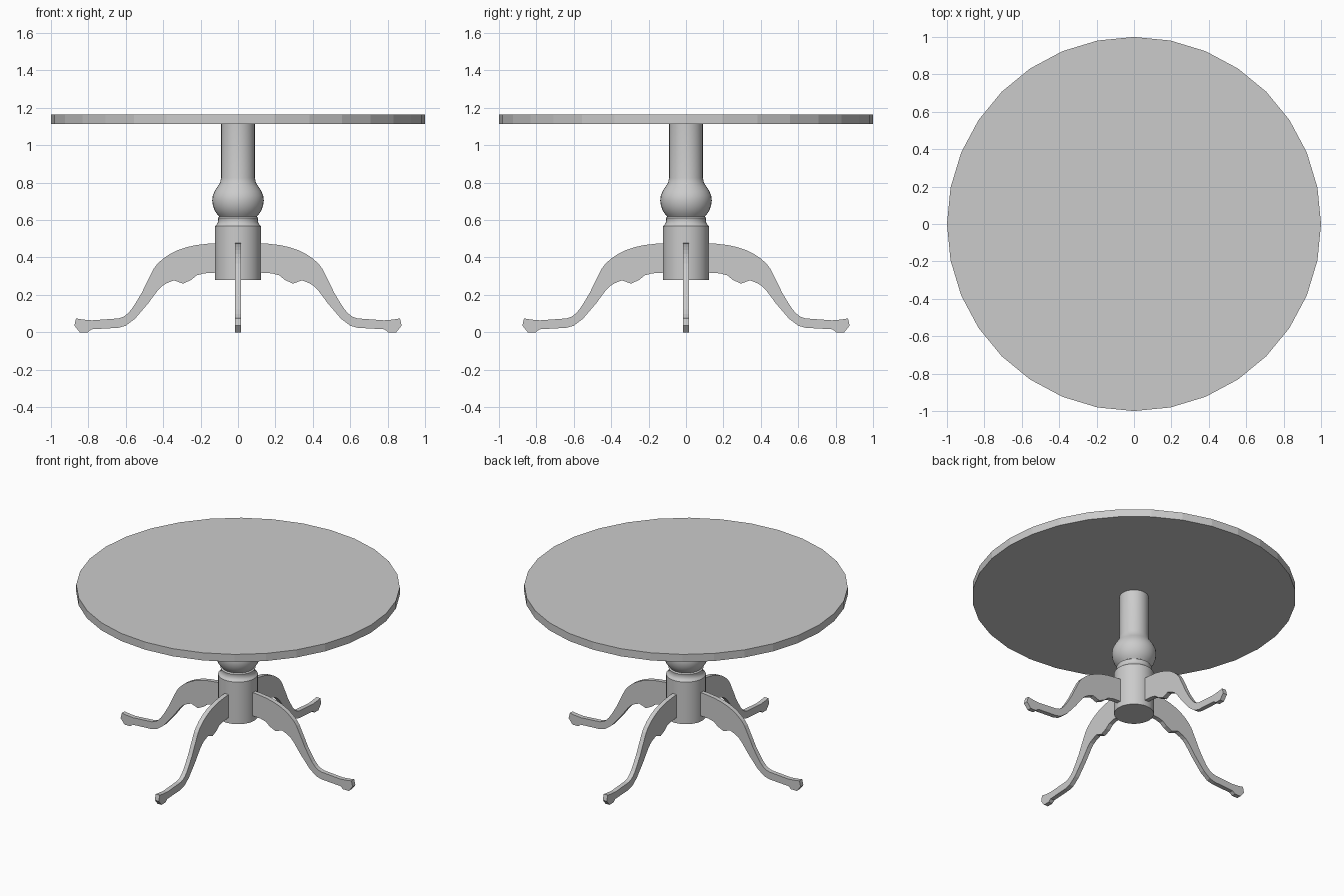
import bpy, bmesh, math
from mathutils import Matrix, Vector

if "Cube" in bpy.data.objects:
    bpy.data.objects.remove(bpy.data.objects["Cube"])

grey = bpy.data.materials.new("light grey")
grey.diffuse_color = (0.6, 0.6, 0.6, 1)
grey.use_nodes = True
grey.node_tree.nodes["Principled BSDF"].inputs["Base Color"].default_value = grey.diffuse_color


def finish(name, bm, smooth=False):
    bmesh.ops.recalc_face_normals(bm, faces=bm.faces)
    mesh = bpy.data.meshes.new(name)
    bm.to_mesh(mesh)
    bm.free()
    mesh.materials.append(grey)
    obj = bpy.data.objects.new(name, mesh)
    bpy.context.collection.objects.link(obj)
    if smooth:
        bpy.ops.object.select_all(action='DESELECT')
        obj.select_set(True)
        bpy.context.view_layer.objects.active = obj
        bpy.ops.object.shade_smooth_by_angle(angle=math.radians(30))
    return obj


def lathe(name, profile, sides, smooth):
    bm = bmesh.new()
    rings = []
    for r, z in profile:
        rings.append([bm.verts.new((r * math.cos(2 * math.pi * i / sides),
                                    r * math.sin(2 * math.pi * i / sides), z))
                      for i in range(sides)])
    for a, b in zip(rings, rings[1:]):
        for i in range(sides):
            j = (i + 1) % sides
            bm.faces.new((a[i], a[j], b[j], b[i]))
    bm.faces.new(rings[0])
    bm.faces.new(rings[-1])
    return finish(name, bm, smooth)


# Round 32-sided top
lathe("table_top", [(1, 1.113), (1, 1.165)], 32, False)

# Turned pedestal: base drum, collar, bulb and shaft
lathe("pedestal", [
    (0.123, 0.28), (0.123, 0.567), (0.112, 0.578), (0.107, 0.59), (0.106, 0.603),
    (0.108, 0.612), (0.100, 0.618), (0.112, 0.632), (0.125, 0.652), (0.134, 0.677),
    (0.138, 0.705), (0.135, 0.73), (0.125, 0.755), (0.108, 0.78), (0.096, 0.80),
    (0.090, 0.825), (0.090, 1.114)], 32, True)

# Cabriole leg outline (radius, height)
leg = [(0.10, 0.477), (0.15, 0.475), (0.225, 0.466), (0.275, 0.455), (0.32, 0.44),
       (0.365, 0.418), (0.40, 0.394), (0.43, 0.367), (0.452, 0.338), (0.49, 0.262),
       (0.515, 0.21), (0.545, 0.16), (0.57, 0.122), (0.593, 0.097), (0.614, 0.082),
       (0.64, 0.074), (0.78, 0.064), (0.83, 0.068), (0.866, 0.074), (0.875, 0.036),
       (0.846, 0.0), (0.803, 0.0), (0.783, 0.016), (0.64, 0.024), (0.60, 0.035),
       (0.55, 0.073), (0.48, 0.155), (0.43, 0.222), (0.405, 0.248), (0.38, 0.263),
       (0.342, 0.278), (0.294, 0.26), (0.25, 0.28), (0.222, 0.304), (0.182, 0.315),
       (0.10, 0.32)]

# Four flat sawn legs around the pedestal
T = 0.03
for k, name in enumerate(("right_leg", "back_leg", "left_leg", "front_leg")):
    bm = bmesh.new()
    face = bm.faces.new([bm.verts.new((x, -T / 2, z)) for x, z in leg])
    ext = bmesh.ops.extrude_face_region(bm, geom=[face], use_keep_orig=True)
    moved = [v for v in ext["geom"] if isinstance(v, bmesh.types.BMVert)]
    bmesh.ops.translate(bm, verts=moved, vec=Vector((0, T, 0)))
    bmesh.ops.rotate(bm, verts=bm.verts, cent=(0, 0, 0),
                     matrix=Matrix.Rotation(k * math.pi / 2, 3, 'Z'))
    finish(name, bm)
